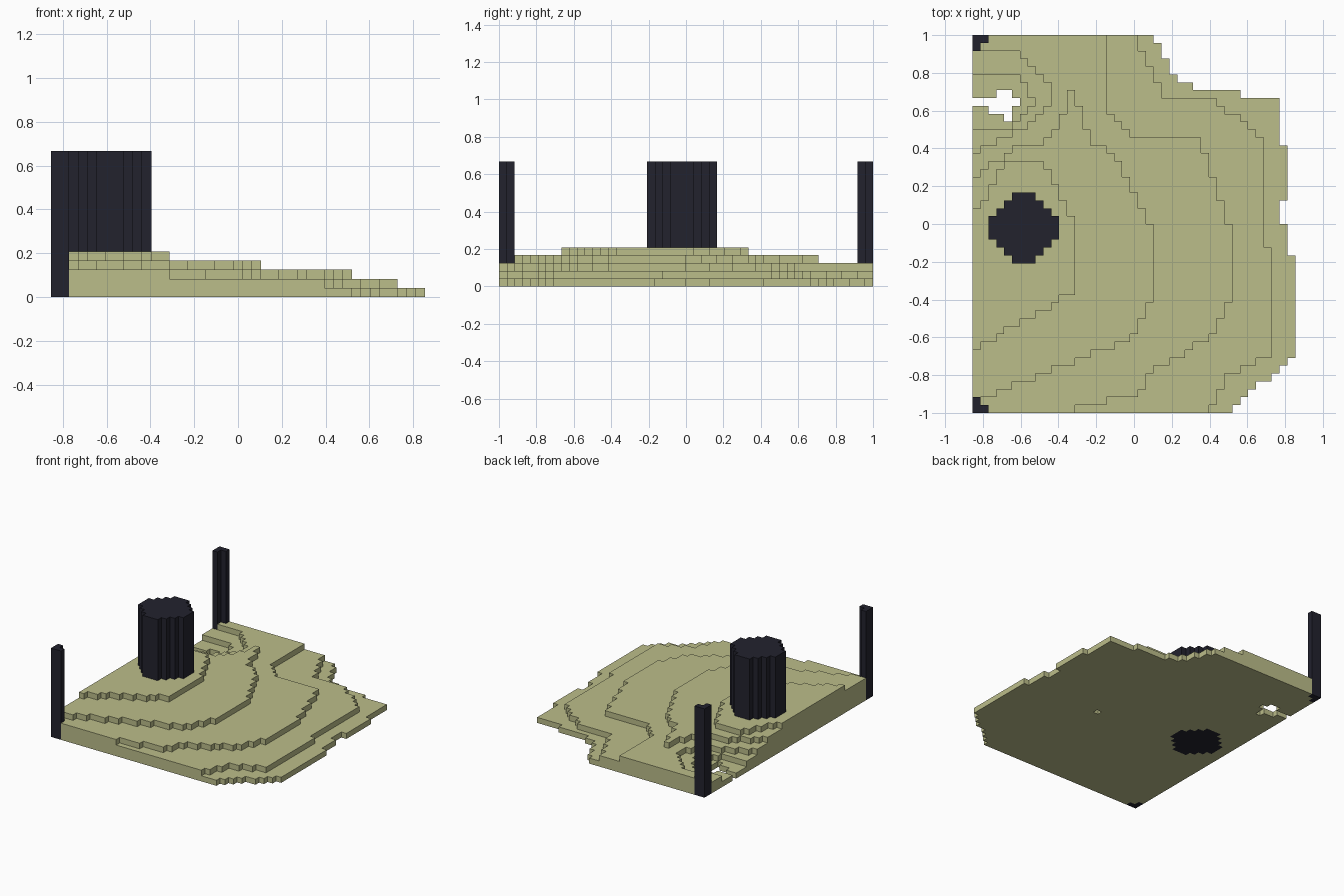
import bpy
import bmesh

CELL = 1 / 24          # edge of one block
COLS, ROWS = 41, 48    # plan size in blocks, rows counted from the back
PILLAR_TOP = 16        # pillar height in blocks

default = bpy.data.objects.get("Cube")
if default:
    bpy.data.objects.remove(default, do_unlink=True)


def make_material(name, colour):
    mat = bpy.data.materials.new(name)
    mat.use_nodes = True
    mat.diffuse_color = (*colour, 1)
    shader = next(n for n in mat.node_tree.nodes if n.type == 'BSDF_PRINCIPLED')
    shader.inputs["Base Color"].default_value = (*colour, 1)
    shader.inputs["Roughness"].default_value = 0.9
    return mat


def outline(path, row):
    """Column of a (row, column) path at a row, snapped to the blocks."""
    for (row_a, col_a), (row_b, col_b) in zip(path, path[1:]):
        if row_a <= row <= row_b:
            slope = (col_b - col_a) / (row_b - row_a)
            return int(col_a + slope * (row - row_a) + 0.5)
    return 0


def terrace(level, right, left=()):
    """Blocks of one terrace between its left and right outlines."""
    return {(col, row, level)
            for row in range(ROWS)
            for col in range(outline(left, row), outline(right, row))}


def pillar(plan):
    """Full-height blocks standing on a set of plan cells."""
    return {(col, row, level) for col, row in plan for level in range(PILLAR_TOP)}


# Terraces from the lowest up; left outlines step down into the hollow
ground = terrace(0, [(0, 23), (5, 26), (6, 28), (7, 34), (8, 39), (20, 40),
                     (21, 39), (30, 41), (40, 41), (47, 33)])
ground |= terrace(1, [(0, 21), (7, 24), (8, 31), (12, 36), (14, 37), (40, 38),
                      (43, 32), (47, 30)],
                  left=[(5, 6), (8, 8), (11, 5)])
ground |= terrace(2, [(0, 17), (9, 17), (12, 20), (13, 29), (25, 33), (33, 33),
                      (38, 30), (42, 23), (45, 21), (47, 13)],
                  left=[(2, 6), (6, 10), (8, 10), (11, 7), (14, 1)])
ground |= terrace(3, [(7, 13), (13, 15), (15, 18), (24, 23), (33, 23), (38, 20),
                      (45, 3)],
                  left=[(7, 12), (9, 12), (13, 9), (14, 5), (17, 1)])
ground |= terrace(4, [(16, 9), (23, 13), (32, 13), (39, 1)],
                  left=[(16, 4), (21, 1)])

# Opening at the bottom of the hollow, and a small notch in the underside
for row, start, end in ((7, 3, 5), (8, 0, 6), (9, 2, 5), (10, 4, 5)):
    ground -= {(col, row, 0) for col in range(start, end)}
ground.discard((25, 27, 0))

# Round central pillar and the two L-shaped corner pillars
disc = {(6 + dx, 24 + dy) for dx in range(-4, 5) for dy in range(-4, 5)
        if abs(dx) + abs(dy) <= 5}
back_corner = {(0, 0), (1, 0), (0, 1)}
front_corner = {(col, ROWS - 1 - row) for col, row in back_corner}

pillars = {
    "central_pillar": pillar(disc),
    "back_corner_pillar": pillar(back_corner),
    "front_corner_pillar": pillar(front_corner),
}
for blocks in pillars.values():
    ground -= blocks
everything = ground.union(*pillars.values())


def build_blocks(name, blocks, mat):
    """Mesh the exposed faces of a set of blocks."""
    bm = bmesh.new()
    corners = {}

    def corner(point):
        if point not in corners:
            col, row, level = point
            corners[point] = bm.verts.new(((col - COLS / 2) * CELL,
                                           (ROWS / 2 - row) * CELL,
                                           level * CELL))
        return corners[point]

    for block in sorted(blocks):
        for axis in range(3):
            for side in (0, 1):
                neighbour = list(block)
                neighbour[axis] += 2 * side - 1
                if tuple(neighbour) in everything:
                    continue
                u, v = (axis + 1) % 3, (axis + 2) % 3
                ring = []
                for du, dv in ((0, 0), (1, 0), (1, 1), (0, 1)):
                    point = list(block)
                    point[axis] += side
                    point[u] += du
                    point[v] += dv
                    ring.append(corner(tuple(point)))
                # Rows run backwards, so the winding is mirrored
                bm.faces.new(ring[::-1] if side else ring)

    mesh = bpy.data.meshes.new(name)
    bm.to_mesh(mesh)
    bm.free()
    mesh.materials.append(mat)
    bpy.context.collection.objects.link(bpy.data.objects.new(name, mesh))


dry_grass = make_material("dry_grass", (0.50, 0.51, 0.255))
dark_stone = make_material("dark_stone", (0.016, 0.016, 0.027))

build_blocks("terraced_ground", ground, dry_grass)
for name, blocks in pillars.items():
    build_blocks(name, blocks, dark_stone)
